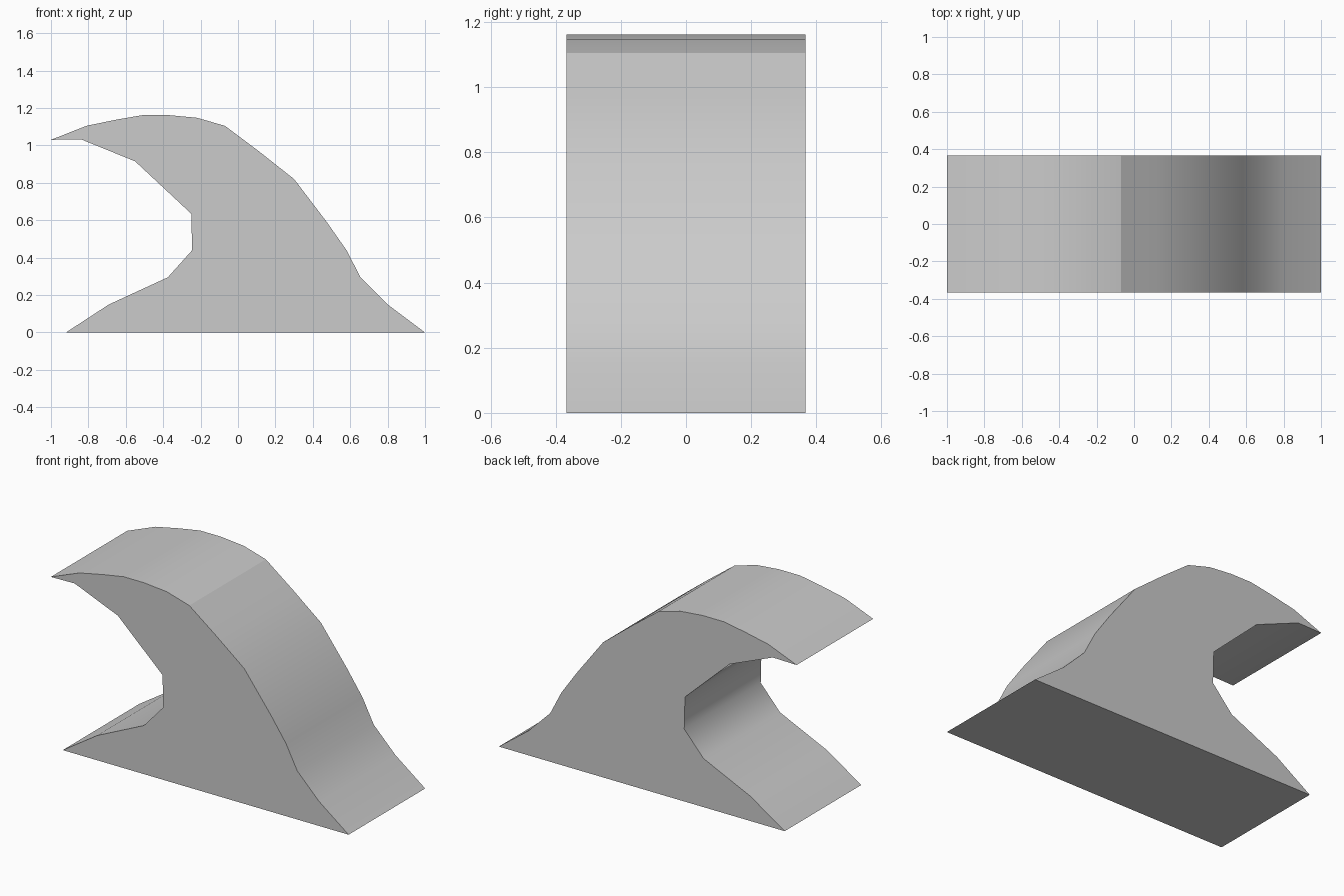
import bpy, bmesh

if "Cube" in bpy.data.objects:
    bpy.data.objects.remove(bpy.data.objects["Cube"])

HALF_WIDTH = 0.367

# Wave outline in x, z: base, outer back, crest, tip, inner hollow
outline = [
    (-0.92, 0), (1, 0), (0.80, 0.15), (0.655, 0.295), (0.58, 0.44),
    (0.475, 0.59), (0.30, 0.82), (0.11, 0.97), (-0.07, 1.105),
    (-0.22, 1.148), (-0.37, 1.162), (-0.51, 1.162), (-0.65, 1.138),
    (-0.81, 1.105), (-1, 1.03), (-0.84, 1.033), (-0.55, 0.915),
    (-0.25, 0.635), (-0.245, 0.44), (-0.375, 0.295), (-0.69, 0.15),
]
# Corners that stay hard: both base ends, the crest break and the tip
hard_corners = {(-0.92, 0), (1, 0), (-0.07, 1.105), (-1, 1.03)}

# Wave body: front and back outlines joined by a band of side faces
bm = bmesh.new()
front = [bm.verts.new((x, -HALF_WIDTH, z)) for x, z in outline]
back = [bm.verts.new((x, HALF_WIDTH, z)) for x, z in outline]
caps = [bm.faces.new(front), bm.faces.new(back[::-1])]
n = len(outline)
for i in range(n):
    j = (i + 1) % n
    bm.faces.new((front[i], back[i], back[j], front[j])).smooth = True
bmesh.ops.recalc_face_normals(bm, faces=bm.faces)

# Hard edges around the flat sides and along the hard corners
for cap in caps:
    for edge in cap.edges:
        edge.smooth = False
for point, a, b in zip(outline, front, back):
    if point in hard_corners:
        bm.edges.get((a, b)).smooth = False

mesh = bpy.data.meshes.new("wave_body")
bm.to_mesh(mesh)
bm.free()
bpy.context.collection.objects.link(bpy.data.objects.new("wave_body", mesh))
